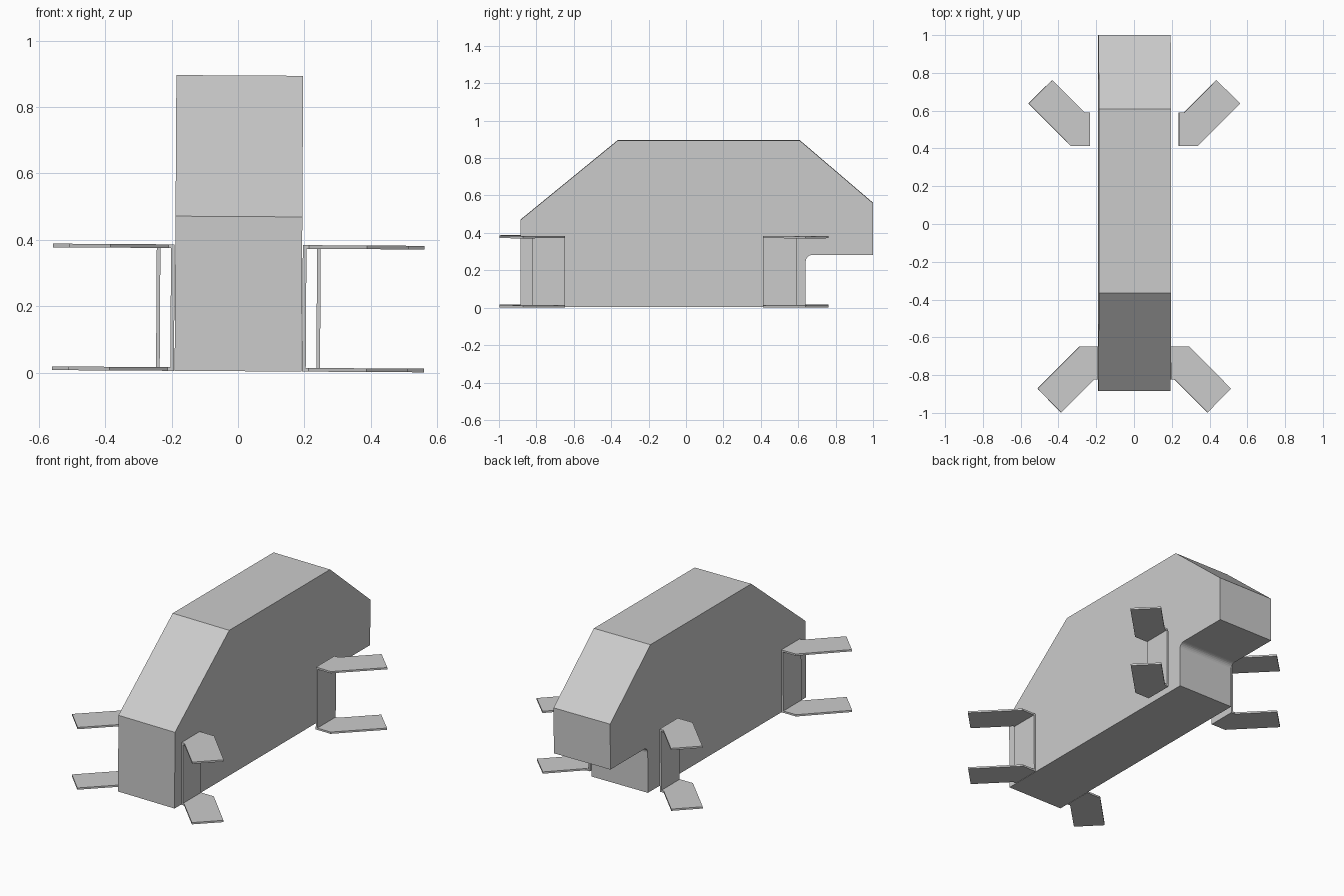
import bpy, bmesh, math
from mathutils import Matrix

cube = bpy.data.objects.get("Cube")
if cube:
    bpy.data.objects.remove(cube, do_unlink=True)

grey = bpy.data.materials.new("plain grey")
grey.use_nodes = True
color = (0.6, 0.6, 0.6, 1)
grey.diffuse_color = color
grey.node_tree.nodes["Principled BSDF"].inputs["Base Color"].default_value = color

# The whole model leans very slightly to one side
LEAN = Matrix.Rotation(0.006, 4, 'Y')


def add_prism(bm, outline, offset):
    """Extrude a closed outline of 3D points along an offset."""
    face = bm.faces.new([bm.verts.new(p) for p in outline])
    result = bmesh.ops.extrude_face_region(bm, geom=[face], use_keep_orig=True)
    verts = [v for v in result["geom"] if isinstance(v, bmesh.types.BMVert)]
    bmesh.ops.translate(bm, verts=verts, vec=offset)


def finish(bm, name):
    bm.transform(LEAN)
    bmesh.ops.recalc_face_normals(bm, faces=bm.faces[:])
    mesh = bpy.data.meshes.new(name)
    bm.to_mesh(mesh)
    bm.free()
    mesh.materials.append(grey)
    obj = bpy.data.objects.new(name, mesh)
    bpy.context.collection.objects.link(obj)
    return obj


# Body: side profile (y, z) with a rounded inner corner under the rear overhang
HALF = 0.191
BASE = 0.004
R = 0.035
profile = [(-0.885, BASE), (-0.885, 0.47), (-0.365, 0.895), (0.608, 0.895),
           (1.0, 0.56), (1.0, 0.283)]
for i in range(7):
    a = math.radians(90 + 15 * i)
    profile.append((0.64 + R + R * math.cos(a), 0.283 - R + R * math.sin(a)))
profile.append((0.64, BASE))
bm = bmesh.new()
add_prism(bm, [(-HALF, y, z) for y, z in profile], (2 * HALF, 0, 0))
finish(bm, "body")

# Brackets: an upright web between two flanges that angle outward
THICK = 0.011
TOP = 0.374
front_flange = [(0.193, -0.648), (0.29, -0.648), (0.512, -0.872),
                (0.387, -0.998), (0.212, -0.823), (0.193, -0.823)]
rear_flange = [(0.236, 0.59), (0.263, 0.59), (0.434, 0.762),
               (0.56, 0.638), (0.336, 0.413), (0.236, 0.413)]


def bracket(name, flange, side):
    bm = bmesh.new()
    for z in (BASE, TOP):
        add_prism(bm, [(side * x, y, z) for x, y in flange], (0, 0, THICK))
    x0 = flange[0][0]
    ys = (flange[0][1], flange[-1][1])
    low = BASE + THICK
    web = [(x0, ys[0]), (x0 + THICK, ys[0]), (x0 + THICK, ys[1]), (x0, ys[1])]
    add_prism(bm, [(side * x, y, low) for x, y in web], (0, 0, TOP - low))
    finish(bm, name)


for label, side in (("left", 1), ("right", -1)):
    bracket("front_bracket_" + label, front_flange, side)
    bracket("rear_bracket_" + label, rear_flange, side)
